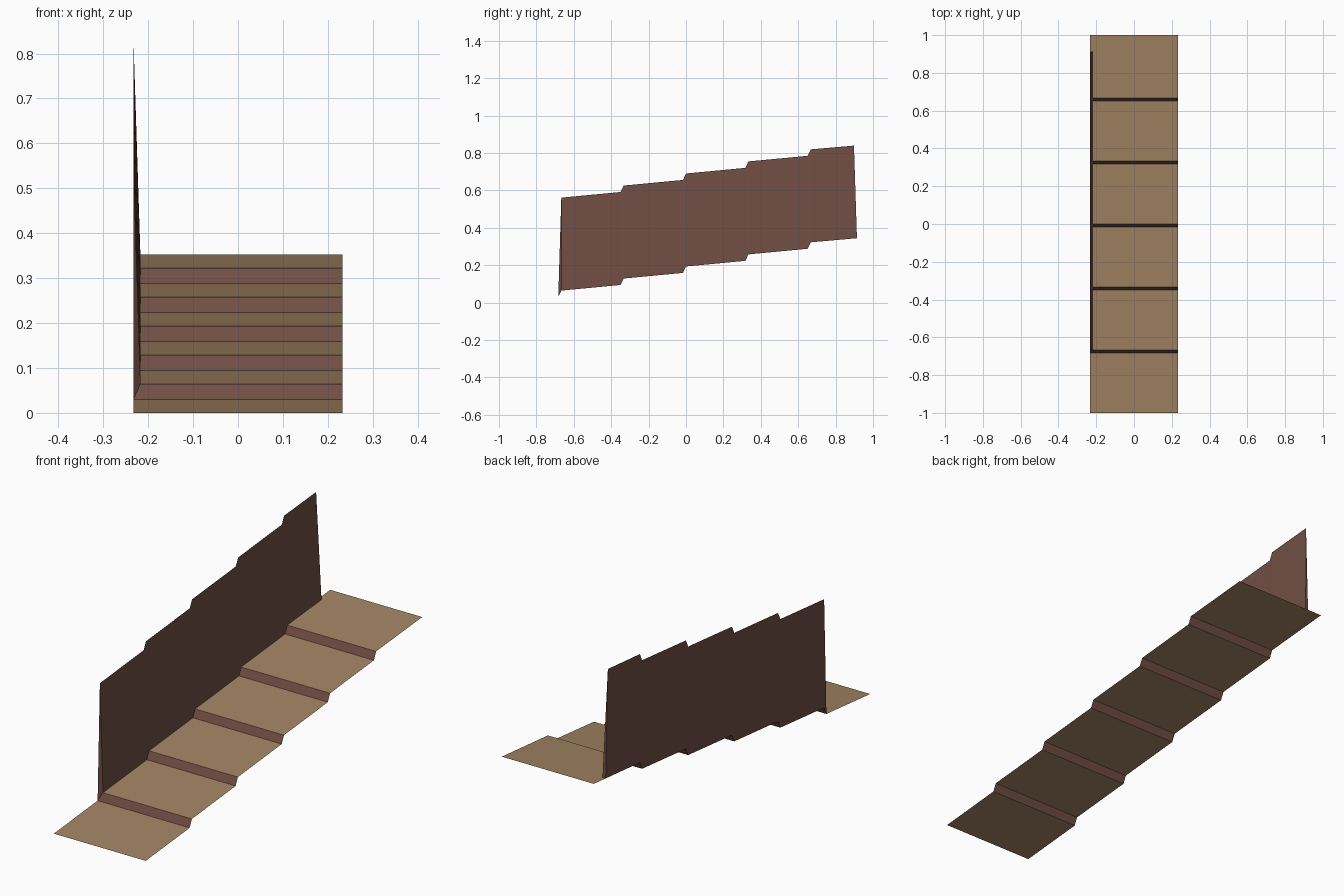
import bpy, bmesh

cube = bpy.data.objects.get("Cube")
if cube:
    bpy.data.objects.remove(cube, do_unlink=True)


def material(name, colour):
    mat = bpy.data.materials.new(name)
    mat.use_nodes = True
    rgba = (*colour, 1)
    mat.diffuse_color = rgba
    mat.node_tree.nodes["Principled BSDF"].inputs["Base Color"].default_value = rgba
    return mat


TAN = material("tan", (0.36, 0.23, 0.125))
BROWN = material("brown", (0.165, 0.078, 0.058))

HALF = 0.233          # half width of the flight
INNER = -0.217        # foot of the wall's inner side
WALL_HEIGHT = 0.497
STEPS = 6
PERIOD, RUN = 2 / STEPS, 0.317
TREAD_RISE, STEP_RISE = 0.03, 0.0645

# Side profile: sloping treads joined by short steep risers
profile = []
for i in range(STEPS):
    y, z = -1 + i * PERIOD, i * STEP_RISE
    end = 1 if i == STEPS - 1 else y + RUN
    profile += [(y, z), (end, z + TREAD_RISE)]


def finish(bm, name, mats):
    mesh = bpy.data.meshes.new(name)
    bm.to_mesh(mesh)
    bm.free()
    for mat in mats:
        mesh.materials.append(mat)
    obj = bpy.data.objects.new(name, mesh)
    bpy.context.collection.objects.link(obj)
    return obj


def row(bm, x, points, lift=0):
    return [bm.verts.new((x, y, z + lift)) for y, z in points]


def strip(bm, a, b):
    for i in range(len(a) - 1):
        bm.faces.new((a[i], b[i], b[i + 1], a[i + 1]))


# Stair sheet, with the steep faces as brown risers
bm = bmesh.new()
strip(bm, row(bm, -HALF, profile), row(bm, HALF, profile))
bm.normal_update()
for face in bm.faces:
    face.material_index = int(face.normal.z < 0.9)
finish(bm, "stairs", [TAN, BROWN])

# Side wall: a wedge standing on the treads, tapering to a thin top edge
foot = profile[2:-1] + [(0.914, profile[-1][1] - 0.008)]
ridge = foot[:-1] + [(0.898, foot[-1][1] - 0.002)]
bm = bmesh.new()
outer = row(bm, -HALF, foot)
inner = row(bm, INNER, foot)
top = row(bm, -HALF, ridge, WALL_HEIGHT)
strip(bm, top, inner)
strip(bm, outer, top)
# Front corner reaches down to the foot of the first riser
toe = bm.verts.new((-HALF, *profile[1]))
bm.faces.new((toe, inner[0], top[0]))
bm.faces.new((toe, top[0], outer[0]))
bm.faces.new((outer[-1], top[-1], inner[-1]))
finish(bm, "side_wall", [BROWN])
